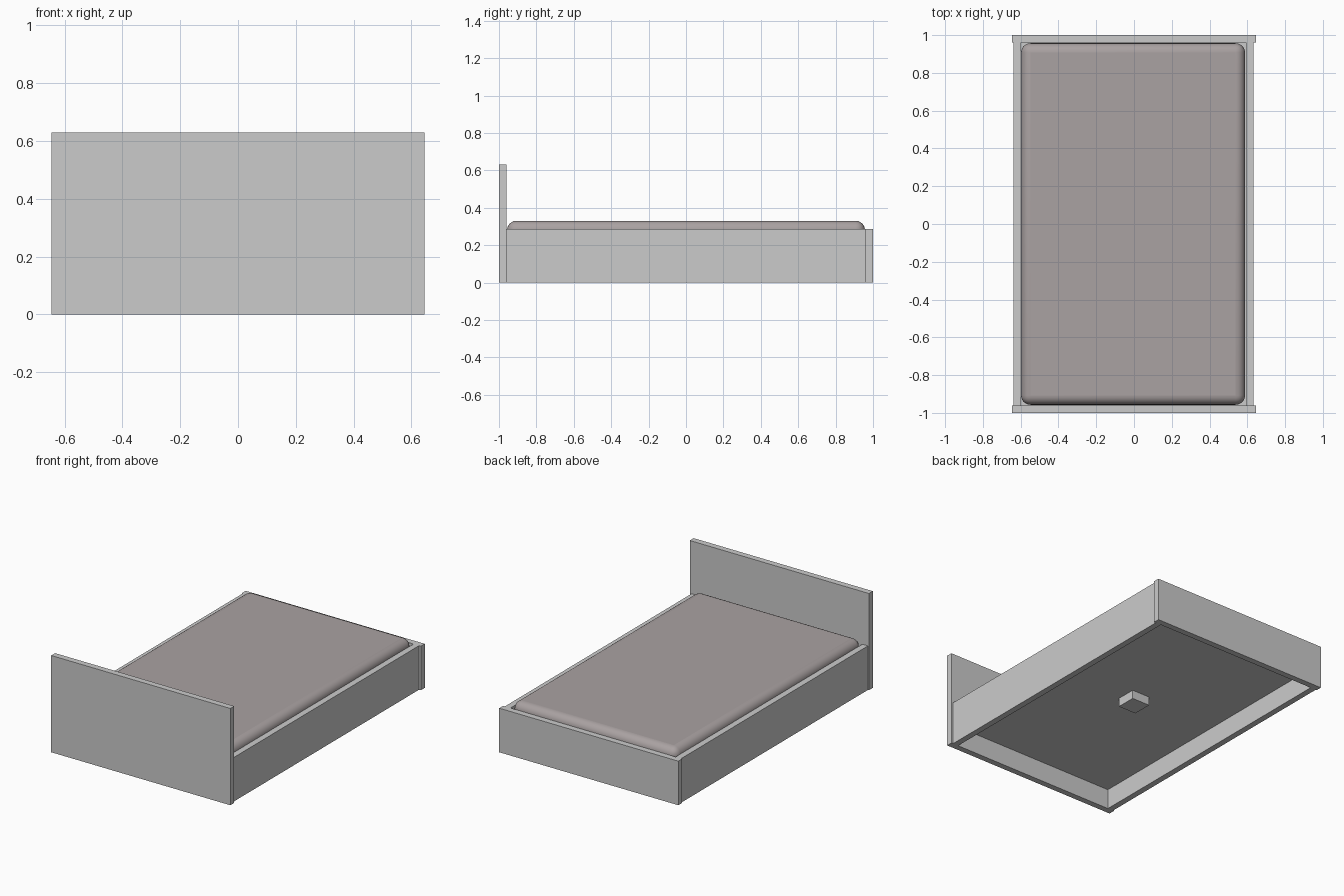
import bpy

if "Cube" in bpy.data.objects:
    bpy.data.objects.remove(bpy.data.objects["Cube"])


def box(name, lo, hi):
    """Axis-aligned box between two opposite corners."""
    mid = [(a + b) / 2 for a, b in zip(lo, hi)]
    bpy.ops.mesh.primitive_cube_add(size=1, location=mid)
    ob = bpy.context.object
    ob.name = name
    ob.dimensions = [b - a for a, b in zip(lo, hi)]
    bpy.ops.object.transform_apply(location=False, rotation=False, scale=True)
    return ob


# Frame boards
box("headboard", (-0.645, -1.0, 0), (0.645, -0.96, 0.63))
box("footboard", (-0.645, 0.96, 0), (0.645, 1.0, 0.287))
box("left_rail", (-0.638, -0.96, 0), (-0.598, 0.96, 0.287))
box("right_rail", (0.592, -0.96, 0), (0.632, 0.96, 0.287))

# Base panel under the mattress, with its short centre support
box("base_panel", (-0.598, -0.96, 0.132), (0.592, 0.96, 0.172))
box("centre_support", (-0.065, -0.065, 0.075), (0.065, 0.065, 0.132))

# Mattress with rounded edges
mattress = box("mattress", (-0.598, -0.957, 0.172), (0.588, 0.957, 0.33))
bevel = mattress.modifiers.new("rounded_edges", 'BEVEL')
bevel.width = 0.05
bevel.segments = 6
bpy.ops.object.shade_smooth_by_angle()
fabric = bpy.data.materials.new("mattress_fabric")
fabric.diffuse_color = (0.40, 0.36, 0.36, 1)
fabric.use_nodes = True
fabric.node_tree.nodes["Principled BSDF"].inputs["Base Color"].default_value = fabric.diffuse_color
mattress.data.materials.append(fabric)
